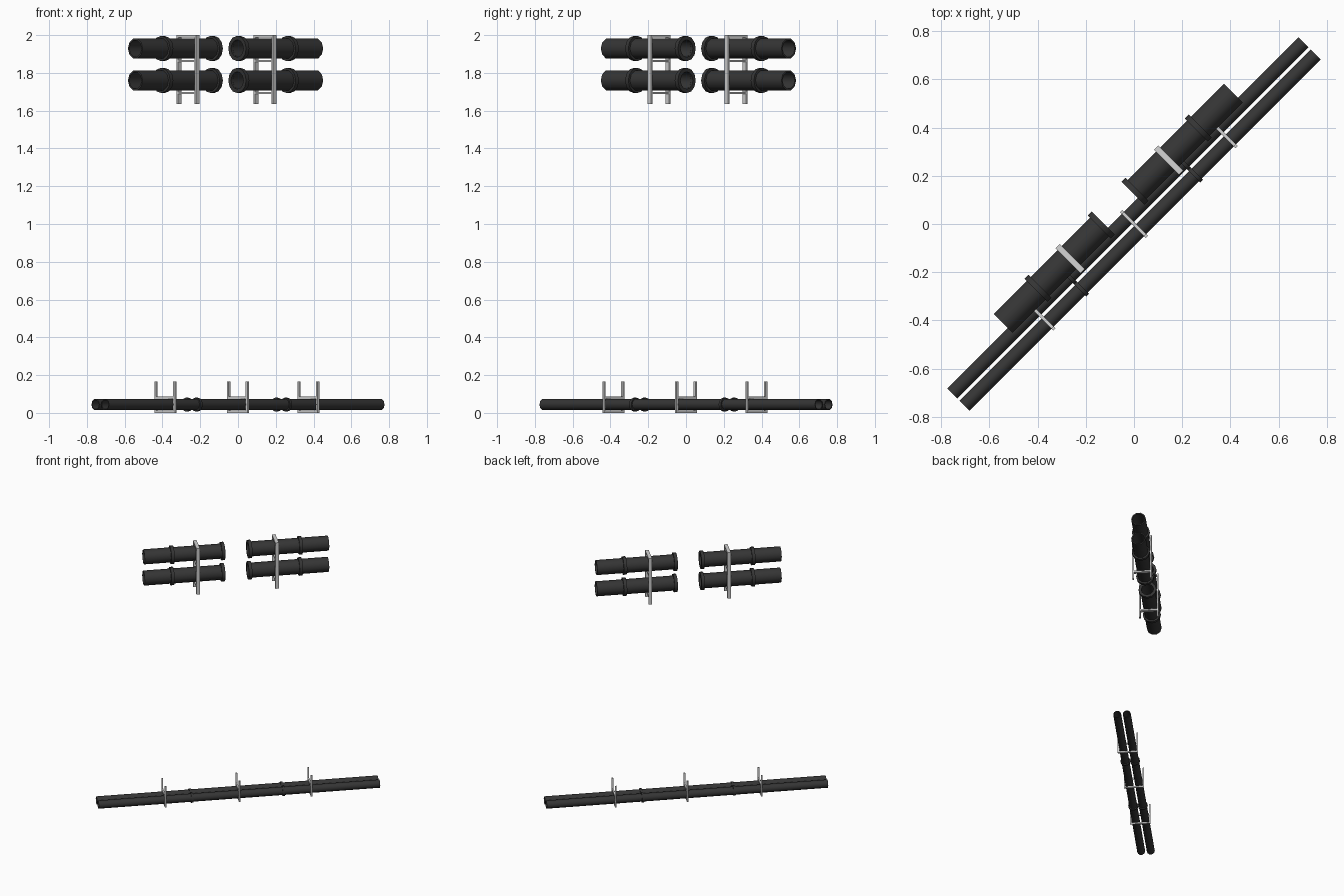
import bpy, bmesh, math
from mathutils import Matrix

cube = bpy.data.objects.get("Cube")
if cube:
    bpy.data.objects.remove(cube, do_unlink=True)

# Local frame: x runs along the pipes, y across them; turned onto the diagonal
TURN = Matrix.Rotation(math.radians(45), 4, 'Z')


def material(name, rgb):
    m = bpy.data.materials.new(name)
    m.use_nodes = True
    m.diffuse_color = (*rgb, 1)
    m.node_tree.nodes["Principled BSDF"].inputs["Base Color"].default_value = (*rgb, 1)
    return m


PIPE = material("dark pipe", (0.036, 0.036, 0.036))
STEEL = material("bracket steel", (0.66, 0.66, 0.66))


def finish(name, bm, mat, smooth=False):
    bmesh.ops.recalc_face_normals(bm, faces=bm.faces)
    bm.transform(TURN)
    mesh = bpy.data.meshes.new(name)
    bm.to_mesh(mesh)
    bm.free()
    mesh.materials.append(mat)
    ob = bpy.data.objects.new(name, mesh)
    bpy.context.collection.objects.link(ob)
    if smooth:
        bpy.ops.object.select_all(action='DESELECT')
        ob.select_set(True)
        bpy.context.view_layer.objects.active = ob
        bpy.ops.object.shade_smooth_by_angle(angle=math.radians(50))


def tube(name, start, end, bore, r, v, z, sides):
    """Hollow ring or pipe from start to end along its axis."""
    bm = bmesh.new()
    profile = [(start, bore), (start, r), (end, r), (end, bore)]
    rings = []
    for i in range(sides):
        a = 2 * math.pi * i / sides
        rings.append([bm.verts.new((u, v + rad * math.cos(a), z + rad * math.sin(a)))
                      for u, rad in profile])
    for i in range(sides):
        p, q = rings[i], rings[(i + 1) % sides]
        for j in range(4):
            k = (j + 1) % 4
            bm.faces.new((p[j], p[k], q[k], q[j]))
    finish(name, bm, PIPE, True)


def bracket(name, u, v, gap, width, thick, low, high, bars):
    """Two posts joined by crossbars."""
    bm = bmesh.new()

    def box(cy, cz, sy, sz):
        m = Matrix.Translation((u, cy, cz)) @ Matrix.Diagonal((width, sy, sz, 1))
        bmesh.ops.create_cube(bm, size=1, matrix=m)

    for s in (-1, 1):
        box(v + s * gap, (low + high) / 2, thick, high - low)
    for z in bars:
        box(v, z, 2 * gap - thick, thick)
    finish(name, bm, STEEL)


# Long twin pipes near the ground, each with two couplings
for side, v in (("left", 0.036), ("right", -0.036)):
    tube("long_pipe_" + side, -1.031, 1.031, 0.025, 0.03, v, 0.044, 10)
    for end, u in (("back", 0.325), ("front", -0.345)):
        tube(f"coupling_{side}_{end}", u - 0.008, u + 0.008, 0.027, 0.037, v, 0.044, 12)

for i, u in enumerate((-0.543, 0, 0.527)):
    bracket(f"floor_bracket_{i + 1}", u, 0, 0.07, 0.012, 0.012, 0, 0.166, (0.006, 0.08))

# Overhead pipes in two stacked pairs, with an end flange and a collar each
for side, s in (("left", 1), ("right", -1)):
    for level, z in (("upper", 1.929), ("lower", 1.76)):
        tag = f"{side}_{level}"
        tube("overhead_pipe_" + tag, s * 0.1, s * 0.676, 0.046, 0.055, 0.093, z, 10)
        tube("end_flange_" + tag, s * 0.087, s * 0.111, 0.046, 0.067, 0.093, z, 12)
        tube("collar_" + tag, s * 0.458, s * 0.482, 0.049, 0.067, 0.093, z, 12)
    bracket("hanger_" + side, s * 0.289, 0.086, 0.067, 0.026, 0.012, 1.634, 2.0,
            (1.994, 1.863, 1.694))
